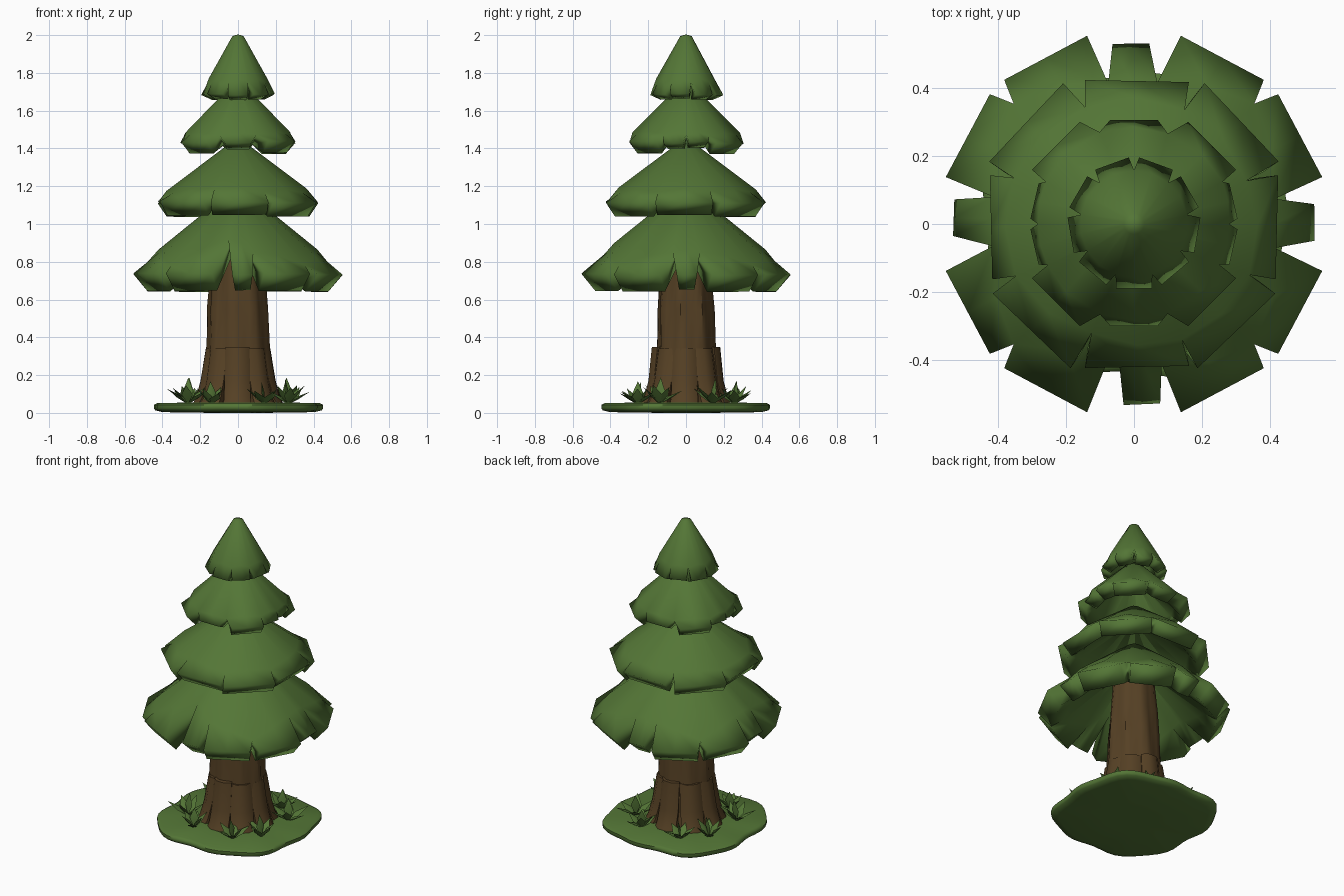
import bpy
import bmesh
import random
from math import sin, cos, pi, radians
from mathutils import Vector

random.seed(4)
cube = bpy.data.objects.get("Cube")
if cube:
    bpy.data.objects.remove(cube)


def make_material(name, colour):
    mat = bpy.data.materials.new(name)
    mat.use_nodes = True
    mat.diffuse_color = (*colour, 1)
    mat.node_tree.nodes["Principled BSDF"].inputs["Base Color"].default_value = (*colour, 1)
    return mat


GREEN = make_material("leaf green", (0.088, 0.181, 0.037))
BROWN = make_material("bark brown", (0.092, 0.052, 0.018))


def finish(bm, name, mat, angle, thickness=0):
    mesh = bpy.data.meshes.new(name)
    bm.to_mesh(mesh)
    bm.free()
    mesh.materials.append(mat)
    obj = bpy.data.objects.new(name, mesh)
    bpy.context.collection.objects.link(obj)
    bpy.ops.object.select_all(action='DESELECT')
    obj.select_set(True)
    bpy.context.view_layer.objects.active = obj
    if thickness:
        mod = obj.modifiers.new("thickness", 'SOLIDIFY')
        mod.thickness = thickness
        mod.offset = -1
        bpy.ops.object.modifier_apply(modifier=mod.name)
    bpy.ops.object.shade_smooth_by_angle(angle=radians(angle))


def polar(a, r, z):
    return Vector((r * cos(a), r * sin(a), z))


def add_loft(bm, rings):
    """Skin a stack of closed rings, bottom to top, and cap both ends."""
    rows = [[bm.verts.new(p) for p in ring] for ring in rings]
    n = len(rows[0])
    for low, high in zip(rows, rows[1:]):
        for i in range(n):
            j = (i + 1) % n
            bm.faces.new((low[i], low[j], high[j], high[i]))
    bm.faces.new(rows[0][::-1])
    bm.faces.new(rows[-1])


# Foliage skirts: a thick cone whose rim is split into flat-ended lobes
def foliage_tier(name, top, rim, lobes, notches, thickness):
    (r0, z0), (r1, z1) = top, rim
    slope = (z0 - z1) / (r1 - r0)

    def on_cone(a, r, lift=0.0):
        return polar(a, r, z1 + (r1 - r) * slope + lift)

    bm = bmesh.new()
    n = len(lobes)
    gaps = []
    for i, (centre, half, _) in enumerate(lobes):
        nxt, nxt_half, _ = lobes[(i + 1) % n]
        if nxt < centre:
            nxt += 360
        gaps.append(radians((centre + half + nxt - nxt_half) / 2))
    apex = bm.verts.new((0, 0, z0 + r0 * slope * 0.15))
    gap_top = [bm.verts.new(on_cone(g, r0)) for g in gaps]
    gap_mid = [bm.verts.new(on_cone(g, r, 0.004)) for g, r in zip(gaps, notches)]
    for i, (centre, half, r) in enumerate(lobes):
        a, h = radians(centre), radians(half)
        drop = random.uniform(-0.012, 0.002)
        c_top = bm.verts.new(on_cone(a, r0))
        c_mid = bm.verts.new(on_cone(a, (notches[i] + notches[i - 1]) / 2, 0.018))
        left, mid, right = [bm.verts.new(polar(a + s * h, r / cos(s * h), z1 + drop))
                            for s in (-1, 0, 1)]
        for quad in ((gap_top[i - 1], gap_mid[i - 1], c_mid, c_top),
                     (c_top, c_mid, gap_mid[i], gap_top[i]),
                     (gap_mid[i - 1], left, mid, c_mid),
                     (c_mid, mid, right, gap_mid[i])):
            bm.faces.new(quad)
        bm.faces.new((apex, gap_top[i - 1], c_top))
        bm.faces.new((apex, c_top, gap_top[i]))
    finish(bm, name, GREEN, 100, thickness)


# Lowest skirt: a narrow lobe on each axis with two wide ones between
lobes, notches = [], []
for q, narrow in enumerate((0.5, 91, 178, 272.5)):
    lobes += [(narrow, 5.8, 0.53), (90 * q + 28, 14, 0.553), (90 * q + 62, 14, 0.553)]
    notches += [0.42, 0.5, 0.34 if q == 2 else 0.42]
foliage_tier("foliage_lowest", (0.05, 1.165), (0.545, 0.74), lobes, notches, 0.12)

# Second skirt: broad lobes, the diagonal ones reaching further
lobes = [(45 * i + random.uniform(-2, 2), 20, 0.435 if i % 2 else 0.42) for i in range(8)]
notches = [random.uniform(0.34, 0.385) for _ in lobes]
foliage_tier("foliage_second", (0.04, 1.43), (0.425, 1.12), lobes, notches, 0.092)

# Third skirt: wide diagonal lobes, single front and back, pairs at the sides
lobes = [(13, 10, 0.3), (45, 17, 0.325), (90, 13, 0.305), (135, 17, 0.325), (167, 10, 0.3),
         (193, 10, 0.3), (225, 17, 0.325), (270, 13, 0.3), (315, 17, 0.325), (347, 10, 0.3)]
notches = [random.uniform(0.275, 0.29) for _ in lobes]
foliage_tier("foliage_third", (0.04, 1.73), (0.312, 1.437), lobes, notches, 0.08)

# Top skirt with its blunt tip
lobes = [(30 + 40 * i, 15.5, 0.189) for i in range(9)]
notches = [0.158] * 9
foliage_tier("foliage_top", (0.03, 1.995), (0.19, 1.69), lobes, notches, 0.062)

# Trunk: grooved, tapering column, slightly narrower front to back
bm = bmesh.new()
rings = []
for z, r, groove in ((0.03, 0.2, 0.08), (0.15, 0.18, 0.06), (0.36, 0.163, 0.05),
                     (0.55, 0.156, 0.06), (0.7, 0.146, 0.05), (1.0, 0.12, 0.03)):
    ring = [polar(a, r * (1 + groove * cos(8 * a + 3 * z) + 0.02 * sin(3 * a + 9 * z)), z)
            for a in (2 * pi * i / 32 for i in range(32))]
    rings.append([Vector((p.x, p.y * 0.93, p.z)) for p in ring])
add_loft(bm, rings)
finish(bm, "trunk", BROWN, 40)

# Roots: broad flared bark plates; only the front and back ones end in a clear step
bm = bmesh.new()
for i in range(8):
    a = 2 * pi * i / 8 + random.uniform(-0.06, 0.06)
    out = Vector((cos(a), sin(a), 0))
    side = Vector((-sin(a), cos(a), 0))
    height, top_r = (0.35, 0.18) if i % 4 == 2 else (0.34, 0.17)
    rings = []
    for z, r, w in ((0.03, 0.25, 0.075), (0.08, 0.222, 0.07),
                    (0.17, 0.198, 0.068), (height, top_r, 0.064)):
        up = Vector((0, 0, z))
        rings.append([out * 0.1 - side * w * 0.6 + up, out * (r - 0.03) - side * w + up,
                      out * r - side * w * 0.45 + up, out * r + side * w * 0.45 + up,
                      out * (r - 0.03) + side * w + up, out * 0.1 + side * w * 0.6 + up])
    add_loft(bm, rings)
finish(bm, "roots", BROWN, 50)


# Ground: thin turf disc, squarish with a wavy outline
def turf_radius(a):
    return 0.464 - 0.025 * cos(4 * a) + 0.01 * sin(9 * a + 1) + 0.004 * sin(3 * a + 0.6)


bm = bmesh.new()
rings = []
for z, scale in ((0.0, 0.3), (0.004, 0.9), (0.014, 0.985), (0.025, 1.0),
                 (0.042, 1.0), (0.052, 0.96), (0.056, 0.4)):
    rings.append([polar(a, turf_radius(a) * scale, z)
                  for a in (2 * pi * i / 56 for i in range(56))])
add_loft(bm, rings)
finish(bm, "ground_turf", GREEN, 60)


# Grass tufts: broad pointed leaves fanning out from one root
def add_leaf(bm, root, a, lean, length, width):
    out = polar(a, 1, 0)
    side = Vector((-sin(a), cos(a), 0))
    along = (out * lean + Vector((0, 0, 1))).normalized()
    normal = along.cross(side)
    belly = root + along * length * 0.5
    base = bm.verts.new(root)
    tip = bm.verts.new(root + along * length + out * 0.012 * lean)
    ring = [bm.verts.new(belly + d) for d in
            (side * width, normal * 0.008, -side * width, -normal * 0.008)]
    for i in range(4):
        j = (i + 1) % 4
        bm.faces.new((base, ring[j], ring[i]))
        bm.faces.new((ring[i], ring[j], tip))


bm = bmesh.new()
for sx in (-1, 1):
    for sy in (-1, 1):
        for x, y, size in ((0.265, 0.14, 1.1), (0.14, 0.255, 0.95)):
            root = Vector((sx * x, sy * y, 0.045))
            turn = random.uniform(0, pi)
            add_leaf(bm, root, turn, 0.12, 0.13 * size, 0.028)
            for k in range(6):
                add_leaf(bm, root, turn + 2 * pi * k / 6, random.uniform(0.65, 1.5),
                         random.uniform(0.105, 0.125) * size, 0.03)
bmesh.ops.recalc_face_normals(bm, faces=bm.faces)
finish(bm, "grass_tufts", GREEN, 40)
